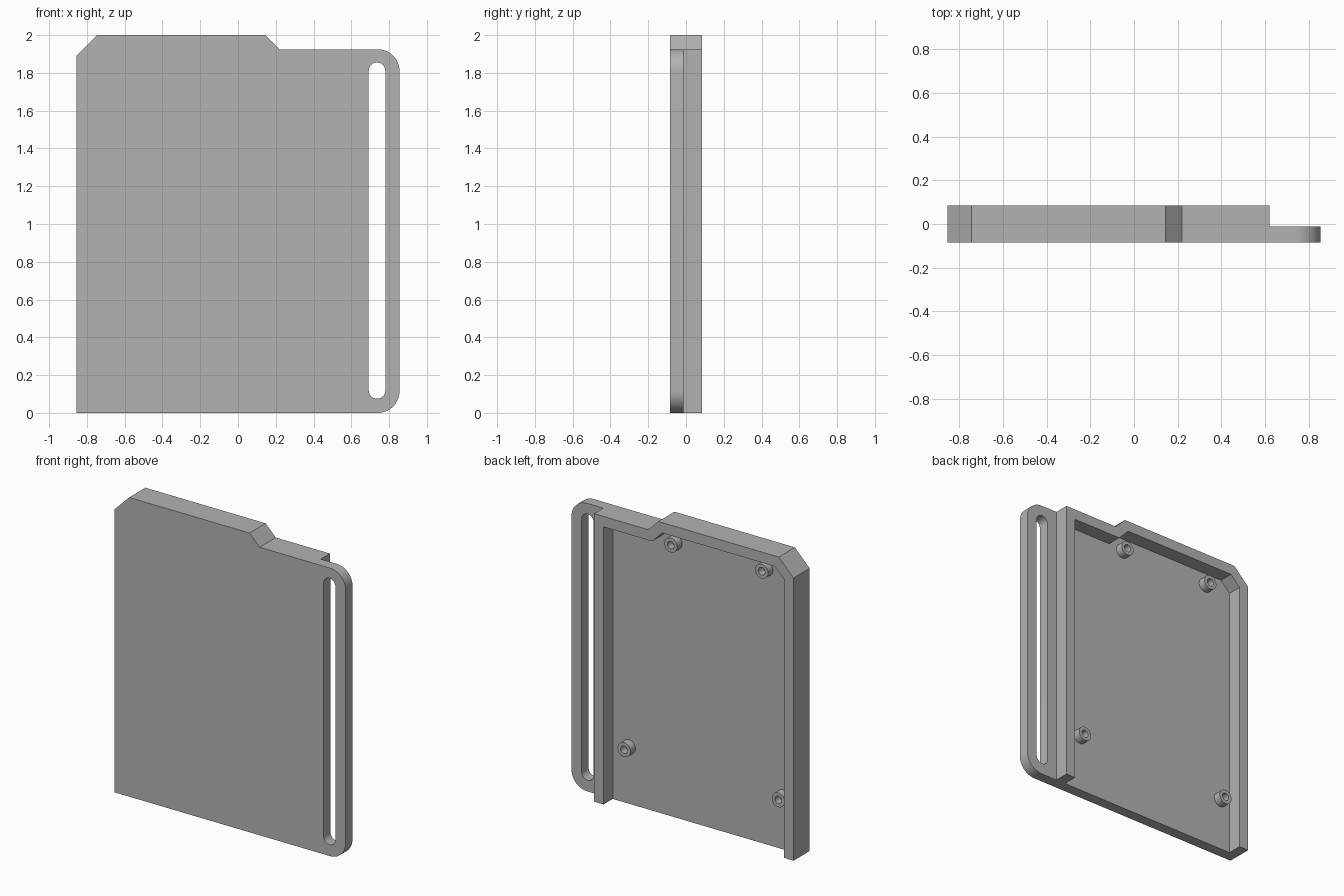
import bpy
import bmesh
import math

cube = bpy.data.objects.get("Cube")
if cube:
    bpy.data.objects.remove(cube, do_unlink=True)

FRONT, FLOOR, BACK = -0.085, -0.012, 0.085
WALL = 0.07

grey = bpy.data.materials.new("plain grey")
grey.use_nodes = True
grey.diffuse_color = (0.45, 0.45, 0.45, 1)
grey.node_tree.nodes["Principled BSDF"].inputs["Base Color"].default_value = grey.diffuse_color


def arc(cx, cz, r, start, end, steps=16):
    """Points along an arc, angles in degrees."""
    angles = [math.radians(start + (end - start) * i / steps) for i in range(steps + 1)]
    return [(cx + r * math.cos(a), cz + r * math.sin(a)) for a in angles]


def circle(cx, cz, r):
    return arc(cx, cz, r, 0, 360, 32)[:-1]


def extruded(name, loops, y0, y1):
    """Extrude an outline in x-z (later loops are holes) from y0 to y1."""
    curve = bpy.data.curves.new(name, "CURVE")
    curve.dimensions = "2D"
    curve.fill_mode = "BOTH"
    curve.extrude = (y1 - y0) / 2
    for loop in loops:
        spline = curve.splines.new("POLY")
        spline.points.add(len(loop) - 1)
        for point, (x, z) in zip(spline.points, loop):
            point.co = (x, z, 0, 1)
        spline.use_cyclic_u = True
    temp = bpy.data.objects.new(name + " outline", curve)
    bpy.context.collection.objects.link(temp)
    bpy.context.view_layer.update()
    mesh = bpy.data.meshes.new_from_object(temp.evaluated_get(bpy.context.evaluated_depsgraph_get()))
    bpy.data.objects.remove(temp, do_unlink=True)

    # Stand the profile upright and weld caps to sides
    bm = bmesh.new()
    bm.from_mesh(mesh)
    for v in bm.verts:
        x, z, depth = v.co
        v.co = (x, (y0 + y1) / 2 - depth, z)
    bmesh.ops.remove_doubles(bm, verts=bm.verts, dist=0.0001)
    bmesh.ops.recalc_face_normals(bm, faces=bm.faces)
    bm.to_mesh(mesh)
    bm.free()

    mesh.materials.clear()
    mesh.materials.append(grey)
    obj = bpy.data.objects.new(name, mesh)
    bpy.context.collection.objects.link(obj)
    bpy.ops.object.select_all(action="DESELECT")
    obj.select_set(True)
    bpy.context.view_layer.objects.active = obj
    bpy.ops.object.shade_smooth_by_angle(angle=math.radians(30))
    return obj


# Stepped top edge with a clipped corner, shared by plate and wall
left, right, step, top = -0.855, 0.62, 1.925, 2.0
top_edge = [(0.22, step), (0.145, top), (-0.745, top), (left, 1.89)]

# Front plate with rounded strap flange and long slot
r = 0.115
plate = ([(left, 0)] + arc(0.855 - r, r, r, -90, 0)
         + arc(0.855 - r, step - r, r, 0, 90) + top_edge)
slot_r = 0.044
slot = arc(0.736, 0.075 + slot_r, slot_r, 180, 360) + arc(0.736, 1.855 - slot_r, slot_r, 0, 180)
extruded("front_plate", [plate, slot], FRONT, FLOOR)

# Raised wall around three sides, open at the bottom
k = WALL * math.tan(math.radians(22.5))
inner_edge = [(left + WALL, 0), (left + WALL, 1.89 - k), (-0.745 + k, top - WALL),
              (0.145 - k, top - WALL), (0.22 - k, step - WALL),
              (right - WALL, step - WALL), (right - WALL, 0)]
extruded("rim_wall", [[(right, 0), (right, step)] + top_edge + [(left, 0)] + inner_edge],
         FLOOR, BACK)

# Hollow mounting posts on the tray floor
posts = [(0.43, 0.38), (-0.71, 0.35), (0.085, 1.84), (-0.587, 1.845)]
for i, (x, z) in enumerate(posts, 1):
    extruded(f"mounting_post_{i}", [circle(x, z, 0.048), circle(x, z, 0.025)],
             FLOOR, FLOOR + 0.052)
